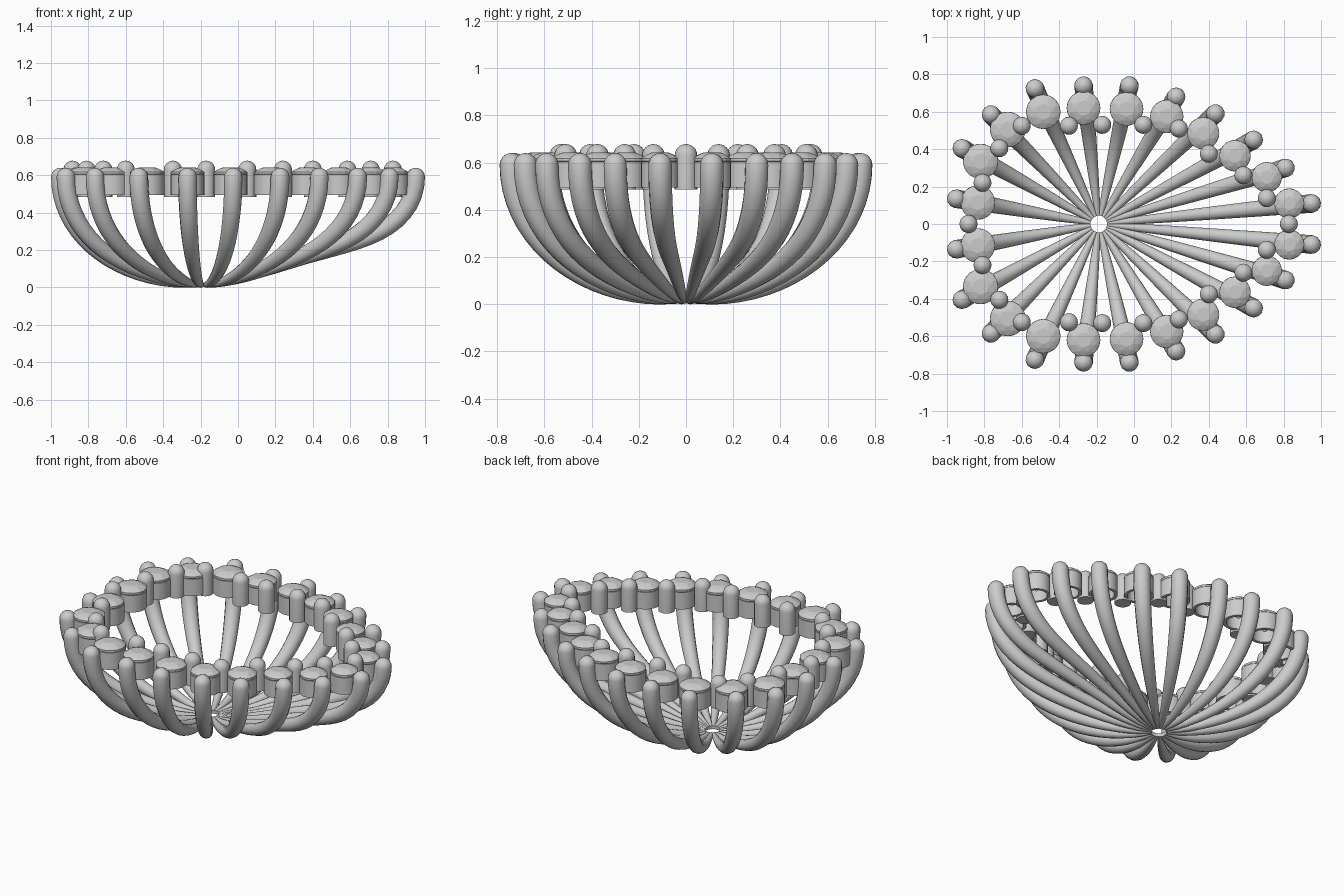
import bpy, bmesh
from math import sin, cos, pi, hypot
from mathutils import Matrix

if "Cube" in bpy.data.objects:
    bpy.data.objects.remove(bpy.data.objects["Cube"])

# Half of the ring (y > 0); everything is mirrored across y = 0
GEMS = [(.83, .11, .08), (.71, .25, .081), (.54, .365, .084), (.37, .485, .086),
        (.175, .575, .089), (-.04, .615, .09), (-.27, .62, .09), (-.485, .6, .092),
        (-.675, .505, .095), (-.82, .335, .094), (-.835, .115, .092)]
TIPS = [(.95, .11), (.81, .3), (.64, .45), (.435, .59), (.225, .68), (-.025, .74),
        (-.27, .74), (-.53, .725), (-.765, .585), (-.92, .405), (-.95, .135)]
STUDS = [(-.81, .22), (-.72, .405), (-.6, .525), (-.348, .525), (-.17, .53),
         (.05, .53), (.24, .51), (.4, .375), (.585, .26), (.71, .138)]
HUB = (-.188, 0)


def both(items):
    return items + [(p[0], -p[1], *p[2:]) for p in items]


def finish(name, bm, smooth=True):
    me = bpy.data.meshes.new(name)
    bmesh.ops.recalc_face_normals(bm, faces=bm.faces)
    bm.to_mesh(me)
    bm.free()
    ob = bpy.data.objects.new(name, me)
    bpy.context.collection.objects.link(ob)
    if smooth:
        select(ob)
        bpy.ops.object.shade_smooth_by_angle(angle=.7)
    return ob


def select(ob):
    bpy.ops.object.select_all(action='DESELECT')
    ob.select_set(True)
    bpy.context.view_layer.objects.active = ob


def lathe(bm, x, y, profile, n=24, closed=False):
    """Revolve (radius, z) points about a vertical axis at x, y."""
    rings = [[bm.verts.new((x + r * cos(2 * pi * i / n), y + r * sin(2 * pi * i / n), z))
              for i in range(n)] for r, z in profile]
    pairs = list(zip(rings, rings[1:]))
    if closed:
        pairs.append((rings[-1], rings[0]))
    for a, b in pairs:
        for i in range(n):
            j = (i + 1) % n
            bm.faces.new((a[i], a[j], b[j], b[i]))
    if not closed:
        bm.faces.new(rings[0])
        bm.faces.new(rings[-1])


# Curved tapering ribs: each sweeps out from the hub and turns upright, domed tip
cu = bpy.data.curves.new("ribs", 'CURVE')
cu.dimensions = '3D'
cu.bevel_depth = 1
cu.bevel_resolution = 4
cu.use_fill_caps = True
for tx, ty in both(TIPS):
    dx, dy = tx - HUB[0], ty - HUB[1]
    length = hypot(dx, dy)
    start = .045 / length
    lift = .08 * max(0, min(1, (length - .76) / .38))
    pts = []
    for k in range(19):
        a = k / 18 * pi / 2
        t = sin(a)
        h = start + (1 - start) * t
        z = .014 + .576 * (1 - cos(a)) + lift * sin(pi * t) ** 1.3
        pts.append((HUB[0] + dx * h, HUB[1] + dy * h, z, .012 + .038 * t ** .75))
    for k in range(1, 7):
        a = k / 6 * pi / 2 * .97
        pts.append((tx, ty, .59 + .05 * sin(a), .05 * cos(a)))
    sp = cu.splines.new('POLY')
    sp.points.add(len(pts) - 1)
    for p, (x, y, z, r) in zip(sp.points, pts):
        p.co = (x, y, z, 1)
        p.radius = r
    sp.use_smooth = True
ribs = bpy.data.objects.new("ribs", cu)
bpy.context.collection.objects.link(ribs)
select(ribs)
bpy.ops.object.convert(target='MESH')

# Round-topped studs between the gems, including one at each end of the axis
bm = bmesh.new()
dome = [(.048 * cos(k * pi / 12.4), .63 + .048 * sin(k * pi / 12.4)) for k in range(7)]
for x, y in both(STUDS) + [(-.885, 0), (.828, 0)]:
    lathe(bm, x, y, [(.048, .485)] + dome, 20)
finish("studs", bm)

# Open tubular gem settings
bm = bmesh.new()
for x, y, r in both(GEMS):
    lathe(bm, x, y, [(r, .495), (r, .603), (r * .78, .603), (r * .78, .495)], 32, True)
finish("gem_settings", bm)

# Faceted gems: girdle, crown, table and pointed pavilion
bm = bmesh.new()
for x, y, r in both(GEMS):
    vs = []
    for n, rad, z, off in ((16, 1, .606, 0), (16, 1, .618, 0), (8, .75, .633, .5),
                           (8, .45, .642, 0)):
        for i in range(n):
            a = 2 * pi * (i + off) / n
            vs.append(bm.verts.new((x + r * rad * cos(a), y + r * rad * sin(a), z)))
    vs.append(bm.verts.new((x, y, .52)))
    bmesh.ops.convex_hull(bm, input=vs)
finish("gems", bm, smooth=False)
